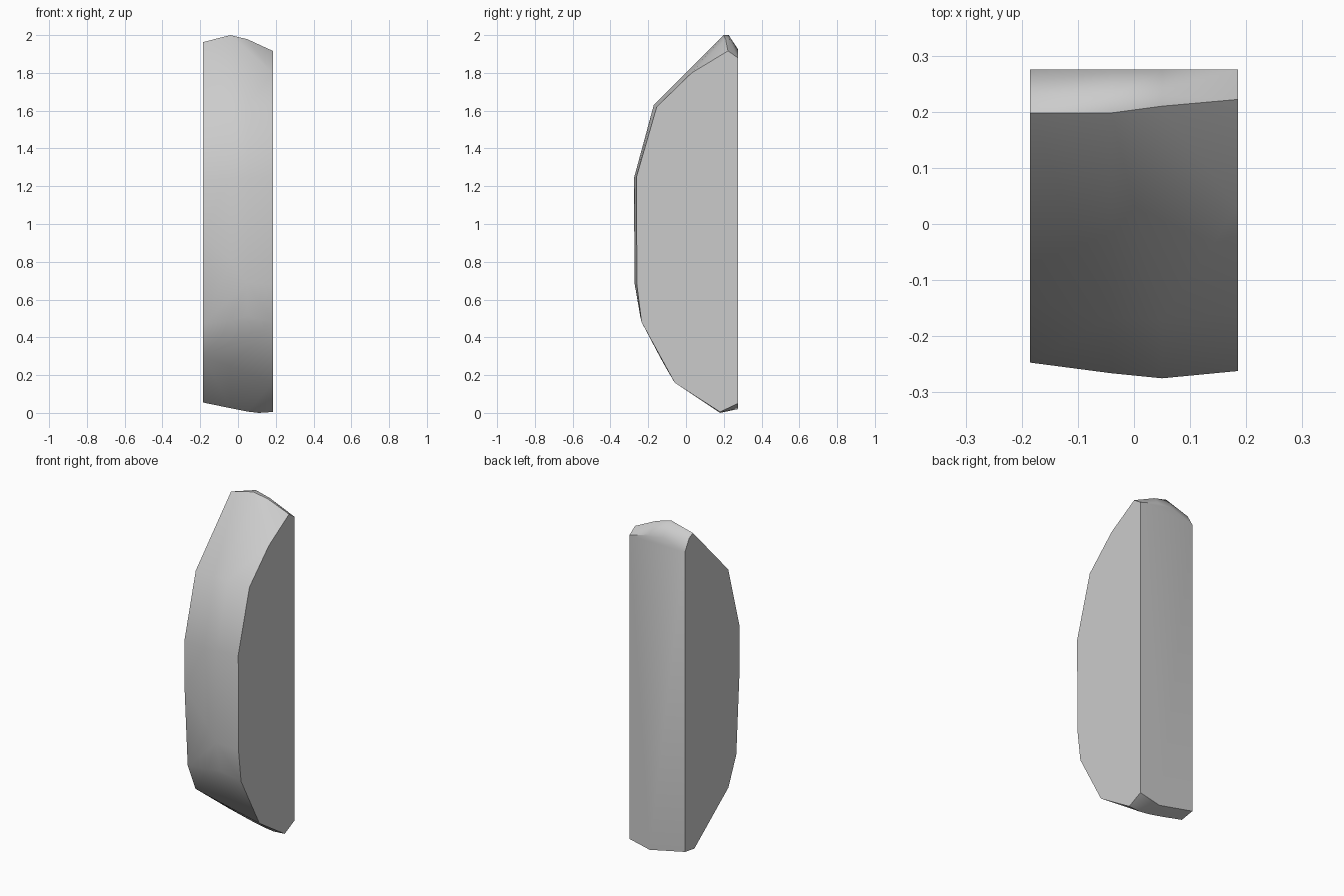
import bpy, bmesh, math

# Slab outlines (y, z) at several x stations, from bottom back round the front to top back
sections = {
    -0.185: [(0.275, 0.07), (0.185, 0.055), (-0.14, 0.30), (-0.215, 0.47), (-0.245, 0.95),
             (-0.247, 1.23), (-0.138, 1.615), (0.17, 1.93), (0.198, 1.963), (0.235, 1.945), (0.275, 1.875)],
    -0.04: [(0.275, 0.04), (0.18, 0.025), (-0.11, 0.245), (-0.232, 0.49), (-0.264, 0.80),
            (-0.266, 1.24), (-0.168, 1.63), (0.198, 2.0), (0.226, 2.0), (0.275, 1.925)],
    0.05: [(0.275, 0.02), (0.18, 0.007), (-0.242, 0.51), (-0.273, 0.69), (-0.275, 1.245),
           (-0.170, 1.632), (0.21, 1.978), (0.230, 1.975), (0.275, 1.92)],
    0.11: [(0.18, 0.0)],
    0.185: [(0.275, 0.05), (0.18, 0.005), (-0.06, 0.16), (-0.235, 0.48), (-0.26, 0.68),
            (-0.262, 1.25), (-0.155, 1.62), (0.03, 1.80), (0.222, 1.916), (0.275, 1.88)],
}

# Faceted slab: hull wrapped over the outlines
bm = bmesh.new()
for x, outline in sections.items():
    for y, z in outline:
        bm.verts.new((x, y, z))
hull = bmesh.ops.convex_hull(bm, input=bm.verts[:])
bmesh.ops.delete(bm, geom=[v for v in bm.verts if not v.link_faces], context='VERTS')
bmesh.ops.dissolve_limit(bm, angle_limit=math.radians(0.5), verts=bm.verts[:], edges=bm.edges[:])
bmesh.ops.recalc_face_normals(bm, faces=bm.faces[:])
mesh = bpy.data.meshes.new("stone_slab")
bm.to_mesh(mesh)
bm.free()
slab = bpy.data.objects.new("stone_slab", mesh)
bpy.context.collection.objects.link(slab)

# Soft front facets, crisp flat sides and back
bpy.context.view_layer.objects.active = slab
slab.select_set(True)
bpy.ops.object.shade_smooth_by_angle(angle=math.radians(35))
